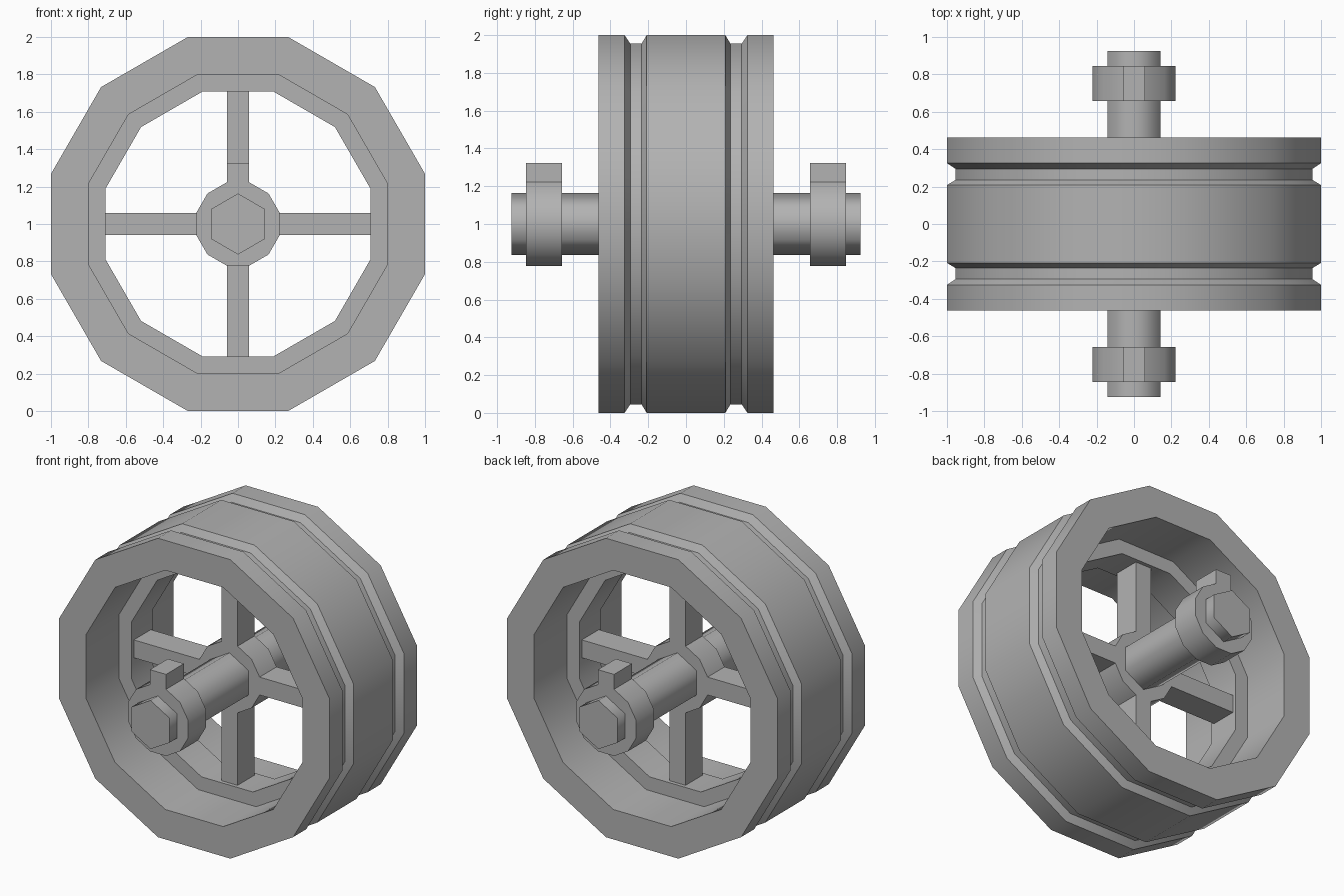
import bpy, bmesh, math

if "Cube" in bpy.data.objects:
    bpy.data.objects.remove(bpy.data.objects["Cube"])

CZ = 1.0                              # axle height
K = 1 / math.cos(math.radians(15))    # flat distance to corner radius, 12 sides

grey = bpy.data.materials.new("dark_grey")
grey.diffuse_color = (0.45, 0.45, 0.45, 1)
grey.use_nodes = True
grey.node_tree.nodes["Principled BSDF"].inputs["Base Color"].default_value = grey.diffuse_color


def finish(name, bm, smooth):
    bmesh.ops.recalc_face_normals(bm, faces=bm.faces)
    me = bpy.data.meshes.new(name)
    bm.to_mesh(me)
    bm.free()
    me.materials.append(grey)
    ob = bpy.data.objects.new(name, me)
    bpy.context.collection.objects.link(ob)
    bpy.ops.object.select_all(action='DESELECT')
    ob.select_set(True)
    bpy.context.view_layer.objects.active = ob
    bpy.ops.object.shade_smooth_by_angle(angle=math.radians(smooth))


def add_ring(bm, n, r, y, start):
    return [bm.verts.new((r * math.cos(start + math.tau * i / n), y,
                          CZ + r * math.sin(start + math.tau * i / n))) for i in range(n)]


def bridge(bm, a, b):
    n = len(a)
    for i in range(n):
        bm.faces.new((a[i], a[(i + 1) % n], b[(i + 1) % n], b[i]))


def prism(bm, n, r, y0, y1, start):
    a, b = add_ring(bm, n, r, y0, start), add_ring(bm, n, r, y1, start)
    bridge(bm, a, b)
    bm.faces.new(a)
    bm.faces.new(b)


def extrude_flats(bm, angles, reach):
    # pull chosen side flats of a 12-sided prism outwards
    for deg in angles:
        dx, dz = math.cos(math.radians(deg)), math.sin(math.radians(deg))
        bmesh.ops.recalc_face_normals(bm, faces=bm.faces)
        face = max((f for f in bm.faces if abs(f.normal.y) < 0.1),
                   key=lambda f: f.normal.x * dx + f.normal.z * dz)
        c = face.calc_center_median()
        d = reach - (c.x * dx + (c.z - CZ) * dz)
        new = bmesh.ops.extrude_face_region(bm, geom=[face])['geom']
        bmesh.ops.translate(bm, verts=[v for v in new if isinstance(v, bmesh.types.BMVert)],
                            vec=(dx * d, 0, dz * d))
        if face.is_valid:
            bm.faces.remove(face)


# rim: grooved tread outside, stepped bore inside (flat distance, y)
half = [(1.0, 0.208), (0.955, 0.235), (0.955, 0.295), (1.0, 0.325),
        (1.0, 0.463), (0.8, 0.463), (0.8, 0.115), (0.708, 0.115)]
profile = half + [(r, -y) for r, y in reversed(half)]
bm = bmesh.new()
rings = [add_ring(bm, 12, r * K, y, math.radians(15)) for r, y in profile]
for i, ring in enumerate(rings):
    bridge(bm, ring, rings[(i + 1) % len(rings)])
finish("rim", bm, 35)

# hub with four spokes
bm = bmesh.new()
prism(bm, 12, 0.223 * K, -0.09, 0.09, math.radians(15))
extrude_flats(bm, (0, 90, 180, 270), 0.72)
finish("hub_and_spokes", bm, 35)

# hexagonal axle
bm = bmesh.new()
prism(bm, 6, 0.163, -0.925, 0.925, math.radians(90))
finish("axle", bm, 65)

# end collars with a key on top
for side, name in ((-1, "front_collar"), (1, "back_collar")):
    bm = bmesh.new()
    prism(bm, 12, 0.223 * K, side * 0.657, side * 0.846, math.radians(15))
    extrude_flats(bm, (90,), 0.323)
    finish(name, bm, 35)
